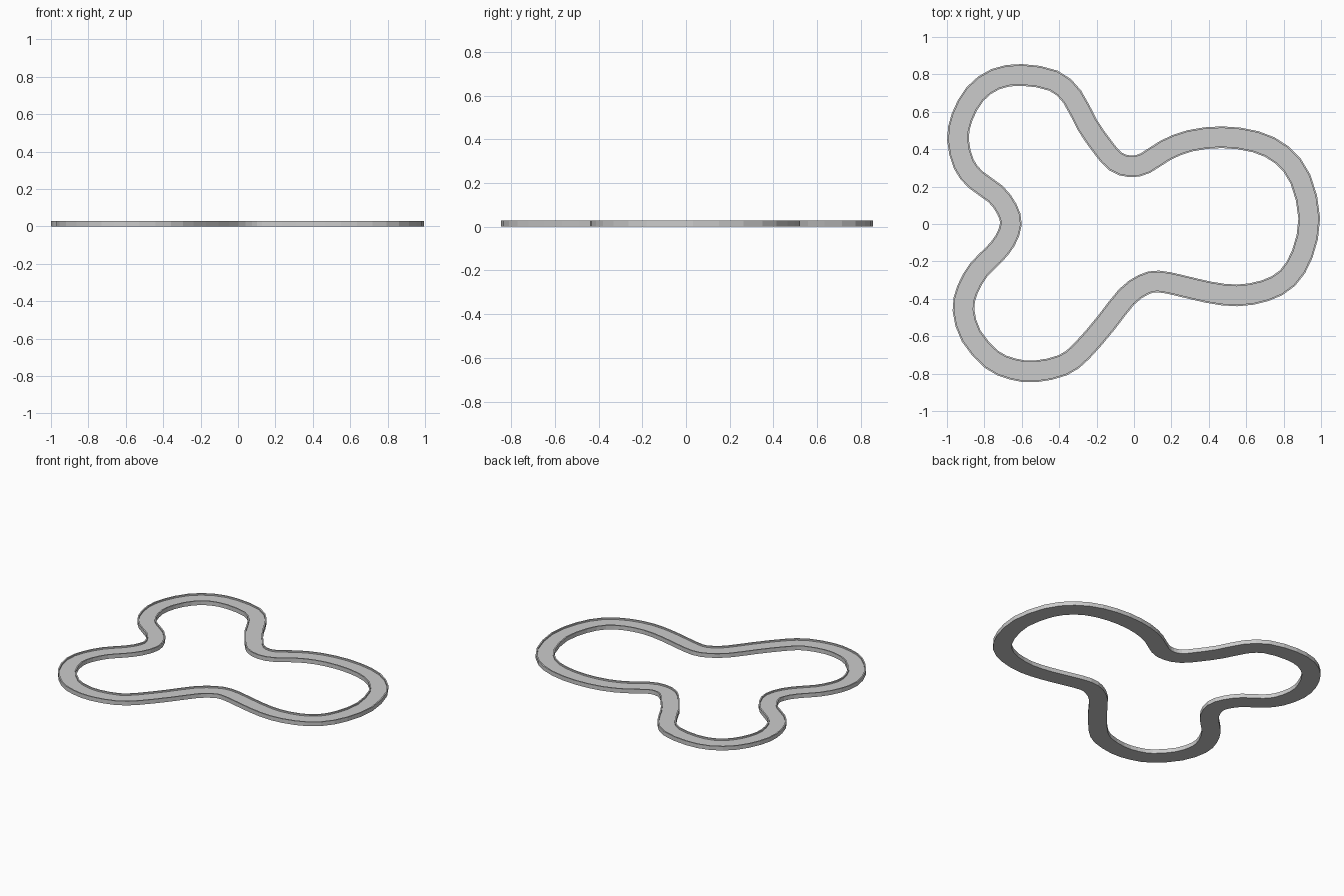
import bpy, bmesh
from mathutils import Vector

if "Cube" in bpy.data.objects:
    bpy.data.objects.remove(bpy.data.objects["Cube"])

# Centreline control points of the closed circuit
CENTRE = [(.937, .03), (.89, .24), (.79, .37), (.65, .44), (.47, .464), (.3, .445), (.17, .395),
          (.06, .325), (-.02, .308), (-.1, .335), (-.17, .415), (-.25, .53), (-.33, .68),
          (-.43, .766), (-.6, .797), (-.74, .775), (-.85, .695), (-.92, .57), (-.941, .45),
          (-.91, .32), (-.845, .236), (-.74, .16), (-.68, .08), (-.658, 0), (-.69, -.09),
          (-.75, -.165), (-.83, -.245), (-.89, -.35), (-.912, -.46), (-.87, -.6), (-.76, -.725),
          (-.65, -.775), (-.53, -.788), (-.38, -.755), (-.28, -.68), (-.15, -.53), (-.04, -.39),
          (.05, -.325), (.13, -.307), (.25, -.33), (.4, -.365), (.55, -.382), (.7, -.357),
          (.82, -.29), (.9, -.16)]


def smooth_loop(points, steps):
    """Closed Catmull-Rom curve through the points."""
    p = [Vector(q) for q in points]
    n, out = len(p), []
    for i in range(n):
        a, b, c, d = (p[(i + k) % n] for k in (-1, 0, 1, 2))
        for s in range(steps):
            t = s / steps
            out.append(.5 * (2 * b + (c - a) * t + (2 * a - 5 * b + 4 * c - d) * t ** 2
                             + (3 * b - a - 3 * c + d) * t ** 3))
    return out


def sweep(name, path, profile):
    """Sweep a closed (offset, height) profile around the closed path."""
    bm = bmesh.new()
    rings = []
    n, m = len(path), len(profile)
    for i, p in enumerate(path):
        t = (path[(i + 1) % n] - path[i - 1]).normalized()
        out = Vector((t.y, -t.x))
        rings.append([bm.verts.new((p.x + out.x * o, p.y + out.y * o, z)) for o, z in profile])
    for i in range(n):
        a, b = rings[i], rings[(i + 1) % n]
        for j in range(m):
            k = (j + 1) % m
            bm.faces.new((a[j], a[k], b[k], b[j]))
    bmesh.ops.recalc_face_normals(bm, faces=bm.faces)
    me = bpy.data.meshes.new(name)
    bm.to_mesh(me)
    bm.free()
    ob = bpy.data.objects.new(name, me)
    bpy.context.collection.objects.link(ob)
    return ob


# Road channel with a thin raised lip along both edges
W, LIP, H, ROAD = .058, .009, .028, .018
sweep("race_track", smooth_loop(CENTRE, 2),
      [(-W, 0), (W, 0), (W, H), (W - LIP, H), (W - LIP, ROAD),
       (LIP - W, ROAD), (LIP - W, H), (-W, H)])
